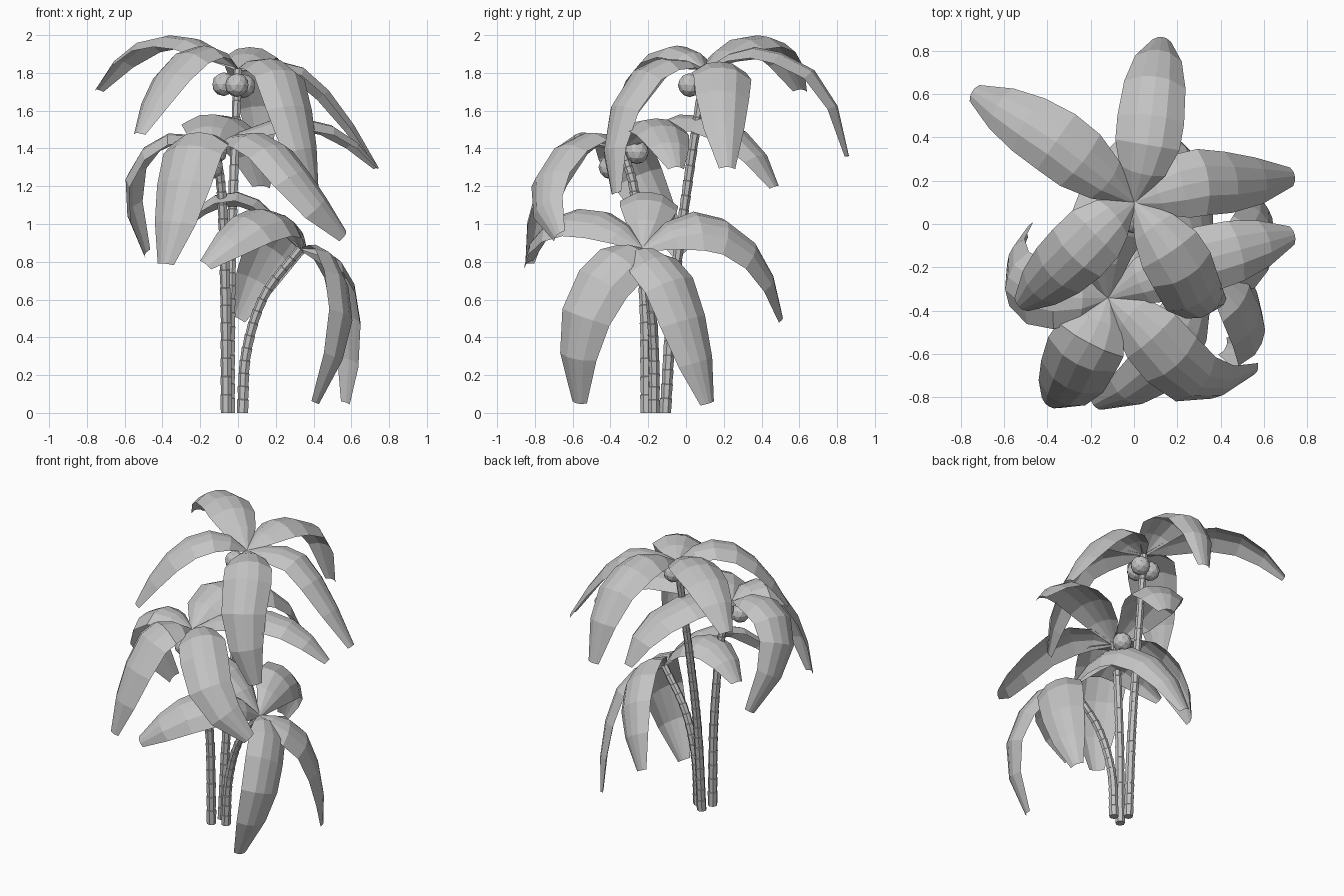
import bpy, bmesh, math
from mathutils import Matrix, Vector

cube = bpy.data.objects.get("Cube")
if cube:
    bpy.data.objects.remove(cube, do_unlink=True)

grey = bpy.data.materials.new("plain grey")
grey.use_nodes = True
colour = (0.55, 0.55, 0.55, 1)
grey.diffuse_color = colour
grey.node_tree.nodes["Principled BSDF"].inputs["Base Color"].default_value = colour


def add_object(name, bm):
    mesh = bpy.data.meshes.new(name)
    bm.to_mesh(mesh)
    bm.free()
    mesh.materials.append(grey)
    obj = bpy.data.objects.new(name, mesh)
    bpy.context.collection.objects.link(obj)


def sample_path(points, count):
    """Evenly sampled smooth curve through the points."""
    pts = [Vector(p) for p in points]
    pts = [2 * pts[0] - pts[1]] + pts + [2 * pts[-1] - pts[-2]]
    spans = len(pts) - 3
    result = []
    for i in range(count + 1):
        u = spans * i / count
        k = min(int(u), spans - 1)
        t = u - k
        a, b, c, d = pts[k:k + 4]
        result.append(0.5 * (2 * b + (c - a) * t + (2 * a - 5 * b + 4 * c - d) * t ** 2
                             + (3 * b - a - 3 * c + d) * t ** 3))
    return result


def path_tangents(path):
    last = len(path) - 1
    return [(path[min(i + 1, last)] - path[max(i - 1, 0)]).normalized()
            for i in range(last + 1)]


def bridge(bm, rings, closed):
    for low, high in zip(rings, rings[1:]):
        n = len(low)
        for j in range(n if closed else n - 1):
            k = (j + 1) % n
            bm.faces.new((low[j], low[k], high[k], high[j]))


def add_trunk(name, points, segments, base_radius, top_radius, sides=7):
    """Stacked, slightly flared sections along a bent path."""
    bm = bmesh.new()
    path = sample_path(points, segments)
    rings = []
    for i, (p, tangent) in enumerate(zip(path, path_tangents(path))):
        side = tangent.cross(Vector((0, 1, 0))).normalized()
        other = tangent.cross(side)
        radius = base_radius + (top_radius - base_radius) * i / segments
        flares = (1.06, 0.94) if 0 < i < segments else (1,)
        for step, flare in enumerate(flares):
            ring = []
            for j in range(sides):
                a = math.tau * j / sides
                offset = (side * math.cos(a) + other * math.sin(a)) * radius * flare
                ring.append(bm.verts.new(p + offset + tangent * 0.003 * step))
            rings.append(ring)
    for v in rings[0]:
        v.co.z = 0
    bridge(bm, rings, True)
    bm.faces.new(rings[0])
    bm.faces.new(rings[-1])
    bmesh.ops.recalc_face_normals(bm, faces=bm.faces)
    add_object(name, bm)


WIDTHS = (0.1, 0.7, 0.97, 1.0, 0.92, 0.7, 0.28)


def add_frond(name, points, roll, half_width):
    """Broad leaf with a flat middle and drooping edges; roll dips its right edge."""
    bm = bmesh.new()
    path = sample_path(points, len(WIDTHS) - 1)
    tangents = path_tangents(path)
    side = tangents[0].cross(Vector((0, 0, 1)))
    side = Matrix.Rotation(math.radians(roll), 3, tangents[0]) @ side
    rows = []
    for p, tangent, w in zip(path, tangents, WIDTHS):
        side = (side - tangent * side.dot(tangent)).normalized()
        normal = side.cross(tangent)
        w *= half_width
        row = []
        for s, lift in ((-1, -0.34), (-0.45, 0), (0, 0.06), (0.45, 0), (1, -0.34)):
            row.append(bm.verts.new(p + side * s * w + normal * lift * w))
        rows.append(row)
    bridge(bm, rows, False)
    bmesh.ops.recalc_face_normals(bm, faces=bm.faces)
    add_object(name, bm)


def add_palm(name, trunk, segments, fronds, nuts=()):
    """Each frond lists its roll, half width and path after the crown."""
    add_trunk(name + "_trunk", trunk, segments, 0.031, 0.023)
    for i, (roll, half_width, *points) in enumerate(fronds):
        add_frond(f"{name}_frond_{i + 1}", [trunk[-1]] + points, roll, half_width)
    for i, centre in enumerate(nuts):
        bm = bmesh.new()
        bmesh.ops.create_icosphere(bm, subdivisions=2, radius=0.063)
        bmesh.ops.translate(bm, verts=bm.verts, vec=centre)
        add_object(f"{name}_coconut_{i + 1}", bm)


W = 0.155  # usual half width of a frond

# Tall palm
add_palm("tall_palm",
         [(-.045, -.11, 0), (-.04, -.07, .6), (-.025, 0, 1.15), (0, .1, 1.82)], 24,
         [[0, W, (.05, .3, 1.92), (.08, .5, 1.9), (.11, .75, 1.73), (.13, .86, 1.36)],
          [0, W, (-.18, .24, 1.95), (-.36, .38, 1.99), (-.57, .51, 1.92), (-.745, .61, 1.71)],
          [0, W, (.17, .16, 1.85), (.34, .2, 1.82), (.54, .2, 1.62), (.74, .22, 1.3)],
          [0, W, (.13, -.07, 1.87), (.24, -.24, 1.81), (.32, -.4, 1.51), (.4, -.38, 1.16)],
          [0, W, (-.13, 0, 1.93), (-.28, -.15, 1.9), (-.42, -.28, 1.73), (-.53, -.38, 1.48)]],
         [(-.075, .07, 1.74), (-.005, .02, 1.735), (.03, .1, 1.73)])

# Middle palm, leaning forward
add_palm("middle_palm",
         [(-.06, -.21, 0), (-.065, -.22, .6), (-.085, -.27, 1.15), (-.12, -.34, 1.4)], 19,
         [[0, .175, (-.18, -.5, 1.48), (-.26, -.64, 1.41), (-.33, -.79, 1.12), (-.39, -.84, .79)],
          [8, W, (.03, -.47, 1.48), (.19, -.65, 1.41), (.37, -.77, 1.18), (.565, -.68, .94)],
          [0, W, (.1, -.24, 1.52), (.34, -.16, 1.55), (.56, -.1, 1.48), (.74, -.05, 1.3)],
          [0, .185, (-.14, -.11, 1.55), (-.06, .12, 1.56), (.08, .35, 1.43), (.13, .48, 1.2)],
          [0, W, (-.3, -.34, 1.48), (-.49, -.31, 1.4), (-.59, -.2, 1.17), (-.49, -.02, .84)]],
         [(-.14, -.4, 1.3), (-.12, -.26, 1.38)])

# Short palm, bent to its left
add_palm("short_palm",
         [(.025, -.17, 0), (.045, -.17, .32), (.14, -.19, .62), (.33, -.23, .87)], 14,
         [[-30, W, (.27, -.4, 1.01), (.18, -.6, 1.05), (.02, -.77, .97), (-.175, -.845, .79)],
          [-28, W, (.47, -.29, .85), (.56, -.45, .7), (.57, -.58, .4), (.42, -.57, .05)],
          [0, W, (.47, -.2, .85), (.58, -.07, .7), (.62, .04, .38), (.58, .12, .05)],
          [48, W, (.31, 0, .99), (.25, .22, .97), (.14, .42, .79), (0, .51, .5)],
          [10, W, (.16, -.2, 1.08), (0, -.19, 1.16), (-.17, -.17, 1.12), (-.32, -.12, .97)]])
